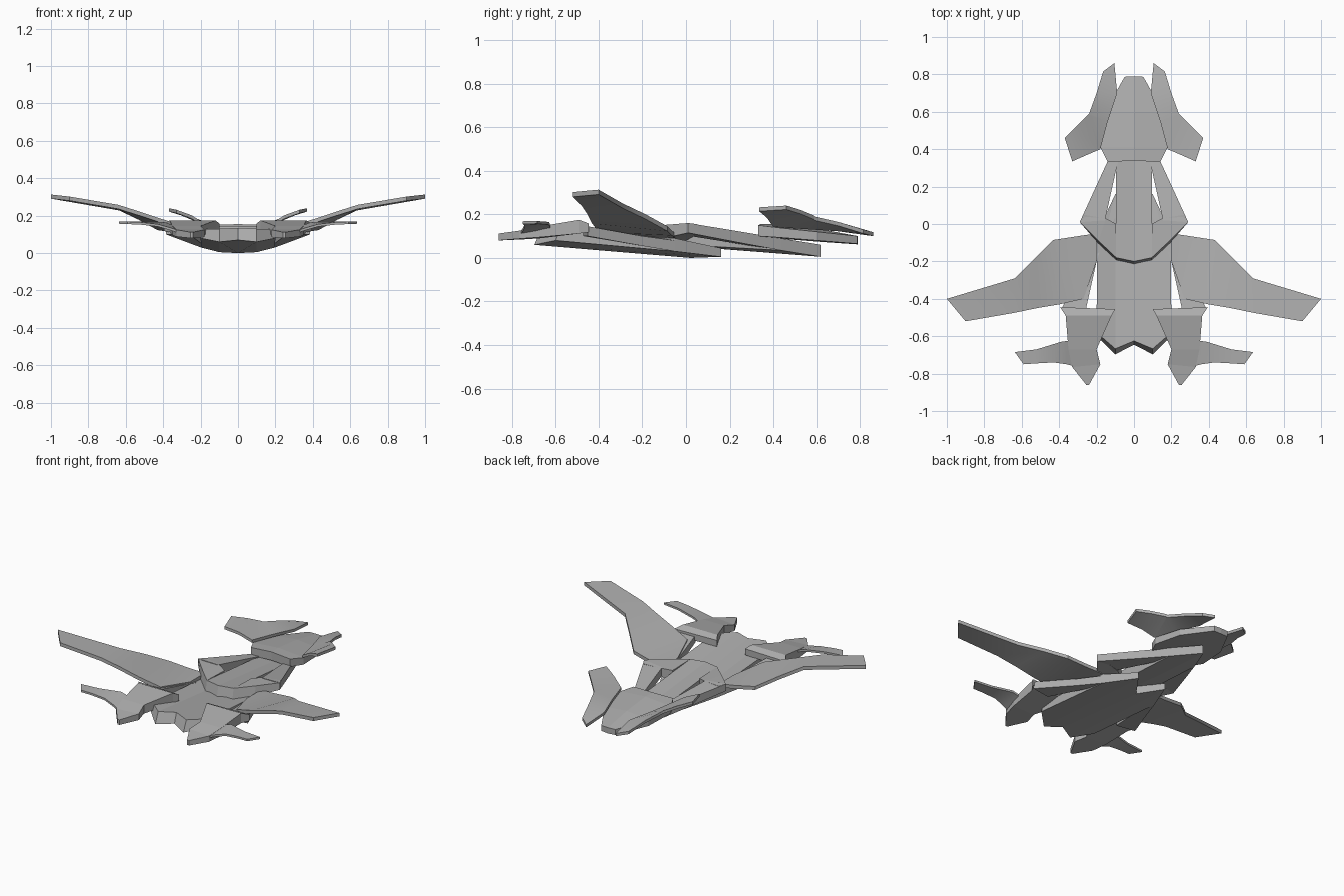
import bpy, bmesh, math

grey = bpy.data.materials.new("hull grey")
grey.diffuse_color = (0.42, 0.42, 0.42, 1)


def loft(name, rows, thick=None, smooth=False):
    """Loft a slab through rows of two points, then mirror it across x = 0.
    A point is (x, y, top z, bottom z[, setback of the top edge])."""
    bm = bmesh.new()
    rings = []
    for a, b in rows:
        ring = []
        for p, is_bottom in ((a, 0), (b, 0), (b, 1), (a, 1)):
            bottom = p[2] - thick if thick else p[3]
            setback = p[4] if len(p) > 4 else 0
            co = (p[0], p[1], bottom) if is_bottom else (p[0], p[1] + setback, p[2])
            ring.append(bm.verts.new(co))
        rings.append(ring)
    for r, s in zip(rings, rings[1:]):
        for i in range(4):
            j = (i + 1) % 4
            bm.faces.new((r[i], r[j], s[j], s[i]))
    bm.faces.new(rings[0])
    bm.faces.new(rings[-1][::-1])
    bmesh.ops.recalc_face_normals(bm, faces=bm.faces)
    # open the slab along the centre line so the halves join
    inner = [f for f in bm.faces if all(abs(v.co.x) < 1e-5 for v in f.verts)]
    bmesh.ops.delete(bm, geom=inner, context='FACES')
    mesh = bpy.data.meshes.new(name)
    bm.to_mesh(mesh)
    bm.free()
    mesh.materials.append(grey)
    ob = bpy.data.objects.new(name, mesh)
    bpy.context.collection.objects.link(ob)
    if smooth:
        bpy.ops.object.select_all(action='DESELECT')
        ob.select_set(True)
        bpy.context.view_layer.objects.active = ob
        bpy.ops.object.shade_smooth_by_angle(angle=math.radians(30))
    ob.modifiers.new("mirror", 'MIRROR').use_axis[0] = True
    return ob


# Front hull: notched centre plate and the two arms running back to the tail
loft("front_hull", [
    ((0, -.645, .135, .07, .02), (0, .02, .05, 0)),
    ((.1, -.697, .13, .06, .03), (.1, .16, .045, .005)),
    ((.2, -.6, .13, .08, .02), (.197, -.05, .09, .03)),
])
loft("front_hull_arms", [
    ((.26, -.47, .145, .1), (.385, -.45, .145, .1)),
    ((.2, -.2, .105, .055), (.265, -.2, .1, .055)),
    ((.15, -.05, .08, .03), (.197, -.05, .08, .03)),
    ((.06, .1, .05, .008), (.1, .16, .045, .005)),
])

# Middle plate: kite with a long slot on each side
loft("middle_spine", [
    ((0, -.215, .145, .07, .015), (0, .62, .06, .005)),
    ((.095, -.195, .145, .07, .015), (.095, .434, .09, .035)),
])
loft("middle_shoulders", [
    ((.095, -.195, .145, .07, .015), (.095, 0, .14, .08)),
    ((.19, -.105, .152, .09, .015), (.15, .03, .15, .095)),
    ((.29, .01, .16, .115), (.27, .05, .155, .11)),
])
loft("middle_arms", [
    ((.155, .02, .152, .1), (.29, .01, .16, .115)),
    ((.1, .27, .115, .06), (.171, .27, .117, .065)),
    ((.06, .434, .09, .035), (.095, .434, .09, .035)),
    ((0, .6, .06, .008), (.005, .62, .06, .005)),
])

# Rear plate
loft("rear_plate", [
    ((0, .34, .155, .1), (.14, .33, .15, .1)),
    ((0, .41, .155, .09), (.18, .41, .14, .095)),
    ((0, .6, .135, .075), (.155, .6, .12, .08)),
    ((0, .79, .1, .062), (.05, .787, .1, .065)),
])

# Upswept rear fins
loft("rear_fins", [
    ((.105, .86, .118), (.165, .815, .13)),
    ((.09, .7, .14), (.2, .7, .165)),
    ((.14, .55, .15), (.24, .59, .19)),
    ((.18, .4, .16), (.245, .585, .195)),
    ((.25, .37, .203), (.305, .525, .22)),
    ((.33, .335, .232), (.37, .46, .24)),
], thick=.018, smooth=True)

# Main wings, curving upward to the tips
loft("main_wings", [
    ((.2, -.2, .115), (.2, -.05, .115)),
    ((.27, -.4, .14), (.3, -.065, .125)),
    ((.4, -.43, .18), (.43, -.085, .145)),
    ((.52, -.45, .22), (.53, -.185, .2)),
    ((.64, -.475, .258), (.635, -.29, .25)),
    ((.9, -.52, .302), (1.0, -.4, .313)),
], thick=.022, smooth=True)

# Front pods, wedges tapering to a nose
loft("front_pods", [
    ((.1, -.455, .158, .118), (.395, -.445, .158, .118)),
    ((.12, -.49, .175, .112), (.365, -.49, .175, .112)),
    ((.2, -.67, .145, .09), (.35, -.67, .145, .095)),
    ((.18, -.75, .125, .085), (.33, -.765, .125, .088)),
    ((.24, -.86, .112, .08), (.255, -.86, .112, .08)),
])

# Small winglets outside the pods
loft("front_winglets", [
    ((.3, -.765, .115), (.33, -.62, .14)),
    ((.36, -.75, .135), (.355, -.625, .152)),
    ((.43, -.74, .155), (.39, -.63, .165)),
    ((.52, -.745, .165), (.52, -.67, .168)),
    ((.59, -.75, .168), (.637, -.685, .17)),
], thick=.013, smooth=True)
